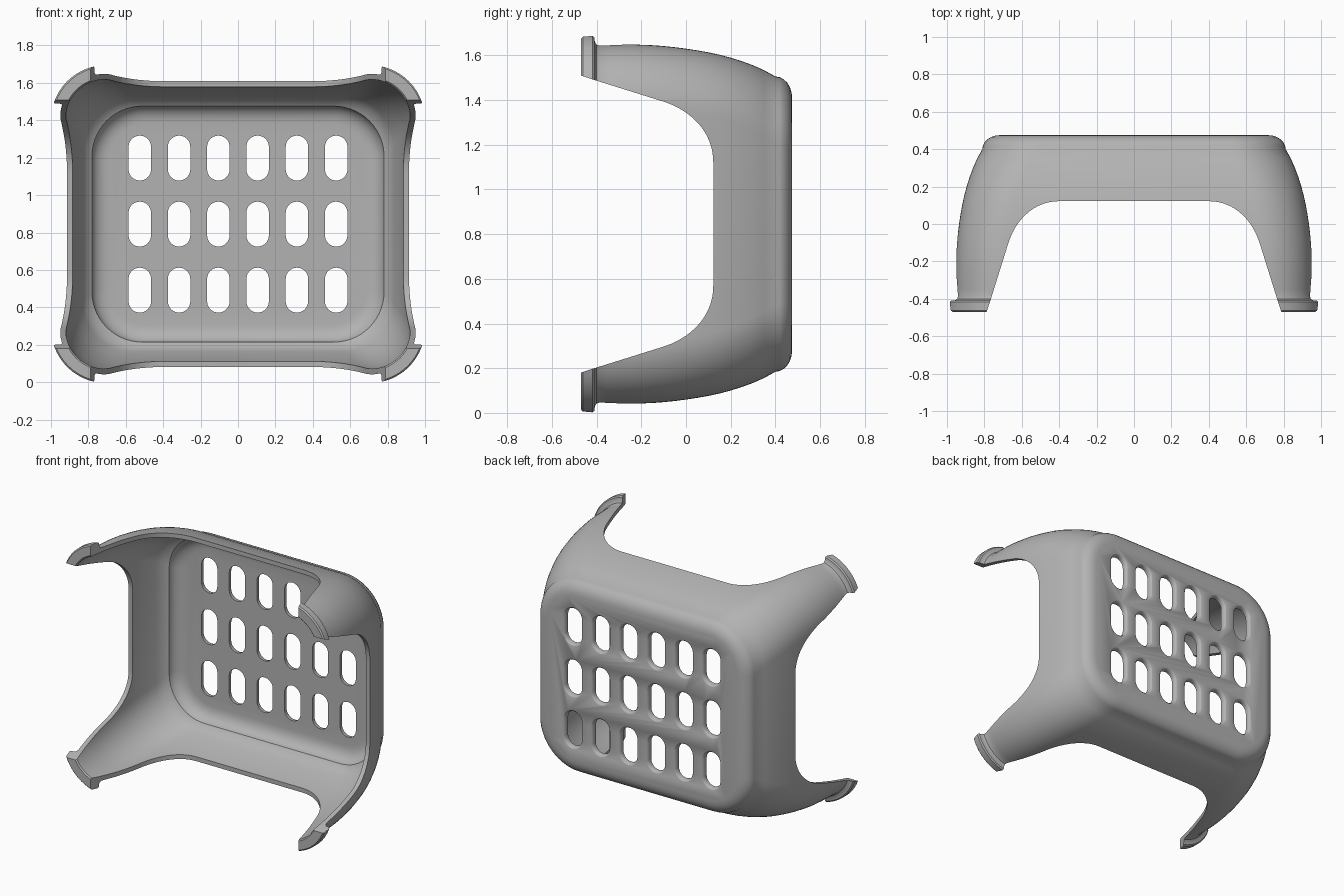
import bpy, bmesh, math
from mathutils import Vector, Matrix, geometry

if "Cube" in bpy.data.objects:
    bpy.data.objects.remove(bpy.data.objects["Cube"], do_unlink=True)

MID = 0.845      # height of the centre line
DIFF = 0.15      # half width minus half height
WALL = 0.03

plastic = bpy.data.materials.new("grey plastic")
plastic.use_nodes = True
plastic.diffuse_color = (0.45, 0.45, 0.45, 1)
plastic.node_tree.nodes["Principled BSDF"].inputs["Base Color"].default_value = (0.45, 0.45, 0.45, 1)


def rounded_rect(half_x, half_z, r, y, cx=0, cz=0, steps=14):
    pts = []
    for k, (sx, sz) in enumerate([(1, 1), (-1, 1), (-1, -1), (1, -1)]):
        for i in range(steps + 1):
            t = math.pi / 2 * (k + i / steps)
            pts.append(Vector((cx + sx * (half_x - r) + r * math.cos(t), y,
                               cz + sz * (half_z - r) + r * math.sin(t))))
    return pts


def loft(name, rings):
    """Skin a list of equal rings and cap both ends."""
    bm = bmesh.new()
    loops = [[bm.verts.new(p) for p in ring] for ring in rings]
    n = len(loops[0])
    for a, b in zip(loops, loops[1:]):
        for i in range(n):
            j = (i + 1) % n
            bm.faces.new((a[i], a[j], b[j], b[i]))
    bm.faces.new(loops[0])
    bm.faces.new(loops[-1][::-1])
    bmesh.ops.recalc_face_normals(bm, faces=bm.faces)
    mesh = bpy.data.meshes.new(name)
    bm.to_mesh(mesh)
    bm.free()
    obj = bpy.data.objects.new(name, mesh)
    bpy.context.collection.objects.link(obj)
    return obj


def section(half, y, inset=0, lip=0):
    r = 0.25 + 0.05 * min(max((y + 0.4) / 0.8, 0), 1)
    if half < 0.8:
        r -= 0.8 - half
    half, r = half + lip - inset, r + lip - inset
    return rounded_rect(half, half - DIFF, r, y, 0, MID)


def wall(y):
    """Half width of the bulging outer wall at depth y."""
    return 0.955 - 0.25 * max(y + 0.28, 0) ** 2 - 0.25 * max(y - 0.1, 0) ** 2 - 0.6 * max(y - 0.3, 0) ** 2


# Hollow tray: rounded back panel, bulging walls, outward foot lip, inner wall
depths = [0.40 - i * 0.05 for i in range(16)] + [-0.385]
edge = wall(0.40)
rings = []
for i in range(7):
    t = math.pi / 2 * (1 - i / 6)
    rings.append(section(edge - 0.095 * (1 - math.cos(t)), 0.40 + 0.075 * math.sin(t)))
rings += [section(wall(y), y) for y in depths[1:]]
lip = [(0.005, -0.40), (0.018, -0.408), (0.037, -0.41), (0.045, -0.418), (0.045, -0.462),
       (0.037, -0.47), (-0.022, -0.47)]
rings += [section(0.955, y, lip=w) for w, y in lip]
rings += [section(wall(y), y, inset=WALL) for y in [-0.462] + depths[::-1][:-1]]
for i in range(7):
    t = math.pi / 2 * i / 6
    rings.append(section(edge - 0.095 * (1 - math.cos(t)), 0.37 + 0.07 * math.sin(t), inset=WALL))
stool = loft("step_stool_body", rings)


def arch_profile(shift):
    """Opening between two legs, as (across, depth) points."""
    arc = geometry.interpolate_bezier(Vector((0.40 - shift, 0.122)), Vector((0.53 - shift, 0.122)),
                                      Vector((0.625 - shift, 0.03)), Vector((0.668 - shift, -0.09)), 16)
    half = list(arc) + [Vector((0.768 - shift, -0.41)), Vector((0.83 - shift, -0.6))]
    return half + [Vector((-p.x, p.y)) for p in half[::-1]]


# Leg openings cut through both pairs of walls
cutters = []
profile = arch_profile(0)
cutters.append(loft("arch_cutter_tall", [[Vector((p.x, p.y, z)) for p in profile] for z in (-1, 3)]))
profile = arch_profile(0.123)
cutters.append(loft("arch_cutter_wide", [[Vector((x, p.y, MID + p.x)) for p in profile] for x in (-2, 2)]))

# Grid of slots, with a softened edge on the outside of the panel
for col in range(6):
    for row in range(3):
        cx, cz = (col - 2.5) * 0.21, MID + (row - 1) * 0.353
        cutters.append(loft("slot_cutter", [
            rounded_rect(0.06 + g, 0.12 + g, 0.0599 + g, y, cx, cz, 8)
            for g, y in [(0, 0.3), (0, 0.455), (0.003, 0.466), (0.01, 0.474), (0.018, 0.478)]]))

for cutter in cutters:
    cutter.hide_render = True
    mod = stool.modifiers.new("cut", "BOOLEAN")
    mod.operation = "DIFFERENCE"
    mod.solver = "EXACT"
    mod.object = cutter

# Bake the cuts and drop the cutters
graph = bpy.context.evaluated_depsgraph_get()
baked = bpy.data.meshes.new_from_object(stool.evaluated_get(graph))
stool.modifiers.clear()
stool.data = baked
for cutter in cutters:
    bpy.data.objects.remove(cutter, do_unlink=True)

baked.materials.clear()
baked.materials.append(plastic)
bpy.ops.object.select_all(action="DESELECT")
stool.select_set(True)
bpy.context.view_layer.objects.active = stool
bpy.ops.object.shade_smooth_by_angle(angle=math.radians(35))
